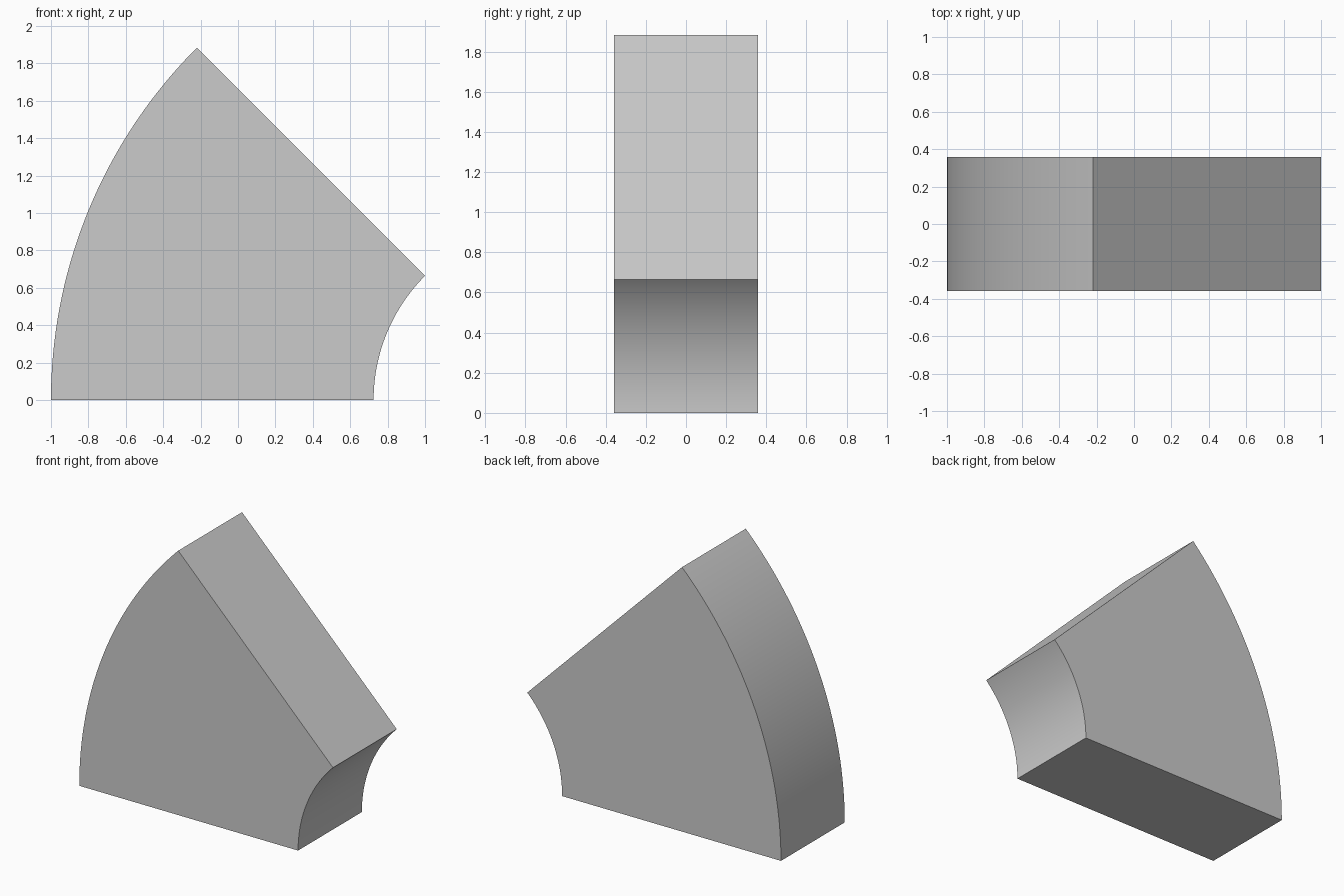
import bpy, bmesh
from math import sin, cos, radians

if "Cube" in bpy.data.objects:
    bpy.data.objects.remove(bpy.data.objects["Cube"])

OUTER, INNER, HALF_WIDTH = 2.664, 0.939, 0.359
CENTRE_X = OUTER - 1.0
SWEEP, STEPS = radians(45), 48


def arc(radius):
    angles = [SWEEP * i / STEPS for i in range(STEPS + 1)]
    return [(CENTRE_X - radius * cos(a), radius * sin(a)) for a in angles]


# Ring sector profile: up the outer arc, back down the inner arc
profile = arc(OUTER) + arc(INNER)[::-1]

bm = bmesh.new()
face = bm.faces.new([bm.verts.new((x, -HALF_WIDTH, z)) for x, z in profile])
extruded = bmesh.ops.extrude_face_region(bm, geom=[face])
bmesh.ops.translate(bm, vec=(0, 2 * HALF_WIDTH, 0),
                    verts=[v for v in extruded["geom"] if isinstance(v, bmesh.types.BMVert)])
bmesh.ops.recalc_face_normals(bm, faces=bm.faces)

mesh = bpy.data.meshes.new("curved_block")
bm.to_mesh(mesh)
bm.free()
block = bpy.data.objects.new("curved_block", mesh)
bpy.context.collection.objects.link(block)

# Smooth curved walls, sharp corners
bpy.context.view_layer.objects.active = block
block.select_set(True)
bpy.ops.object.shade_smooth_by_angle(angle=radians(30))
